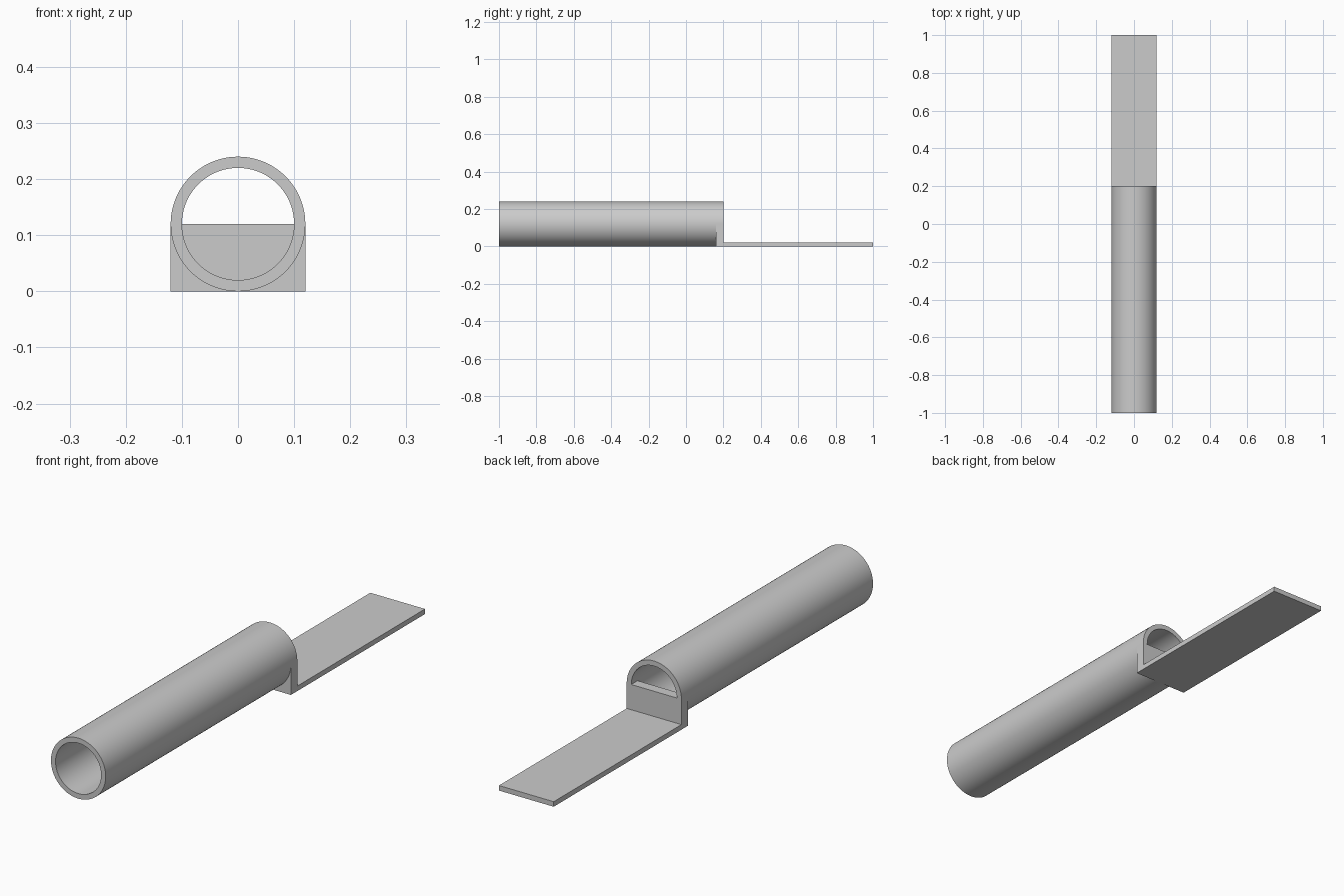
import bpy
import bmesh
import math

if "Cube" in bpy.data.objects:
    bpy.data.objects.remove(bpy.data.objects["Cube"])

RADIUS, WALL, SEGMENTS = 0.12, 0.02, 96
FRONT, STEP, SHOULDER, BACK = -1.0, 0.16, 0.2, 1.0

grey = bpy.data.materials.new("plain_grey")
grey.use_nodes = True
colour = (0.6, 0.6, 0.6, 1)
grey.diffuse_color = colour
grey.node_tree.nodes["Principled BSDF"].inputs["Base Color"].default_value = colour


def make_object(name, bm):
    bmesh.ops.recalc_face_normals(bm, faces=bm.faces)
    mesh = bpy.data.meshes.new(name)
    bm.to_mesh(mesh)
    bm.free()
    mesh.materials.append(grey)
    obj = bpy.data.objects.new(name, mesh)
    bpy.context.collection.objects.link(obj)
    return obj


# Open tube: a rectangular wall section swept around the bore axis
bm = bmesh.new()
section = [(RADIUS, FRONT), (RADIUS, SHOULDER),
           (RADIUS - WALL, SHOULDER), (RADIUS - WALL, FRONT)]
rings = []
for i in range(SEGMENTS):
    a = math.tau * i / SEGMENTS
    rings.append([bm.verts.new((r * math.cos(a), y, RADIUS + r * math.sin(a)))
                  for r, y in section])
for i, ring in enumerate(rings):
    following = rings[(i + 1) % SEGMENTS]
    for j in range(4):
        k = (j + 1) % 4
        bm.faces.new((ring[j], ring[k], following[k], following[j]))
tube = make_object("tube_with_tongue", bm)

# L-shaped bracket: half-height end wall and long flat tongue
bm = bmesh.new()
profile = [(STEP, 0), (BACK, 0), (BACK, WALL),
           (SHOULDER, WALL), (SHOULDER, RADIUS), (STEP, RADIUS)]
side = bm.faces.new([bm.verts.new((-RADIUS, y, z)) for y, z in profile])
extruded = bmesh.ops.extrude_face_region(bm, geom=[side])["geom"]
bmesh.ops.translate(bm, vec=(2 * RADIUS, 0, 0),
                    verts=[v for v in extruded if isinstance(v, bmesh.types.BMVert)])
bracket = make_object("tongue_bracket", bm)

# Fuse both parts into one body
union = tube.modifiers.new("join_bracket", "BOOLEAN")
union.operation = "UNION"
union.solver = "EXACT"
union.object = bracket
bpy.ops.object.select_all(action="DESELECT")
tube.select_set(True)
bpy.context.view_layer.objects.active = tube
bpy.ops.object.modifier_apply(modifier=union.name)
bpy.data.objects.remove(bracket)
bpy.ops.object.shade_smooth_by_angle(angle=math.radians(30))
